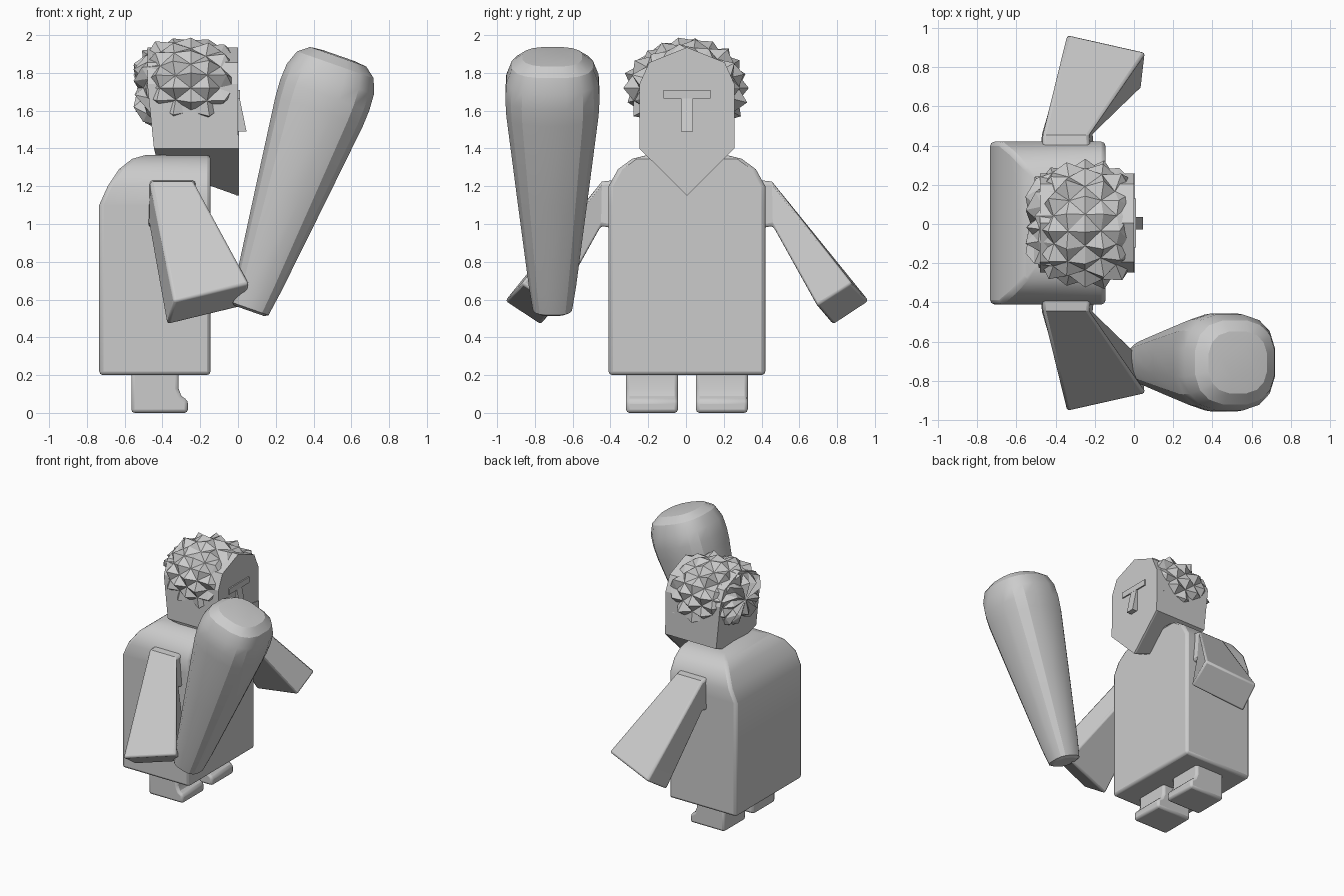
import bpy, bmesh, math, random
from mathutils import Vector

if "Cube" in bpy.data.objects:
    bpy.data.objects.remove(bpy.data.objects["Cube"])

random.seed(4)
MID = 0.005  # sideways centre line of the figure

grey = bpy.data.materials.new("plain_grey")
grey.use_nodes = True
grey.diffuse_color = (0.6, 0.6, 0.6, 1)
grey.node_tree.nodes["Principled BSDF"].inputs["Base Color"].default_value = (0.6, 0.6, 0.6, 1)


def finish(name, bm, bevel=0.0, smooth=None, segments=2):
    bmesh.ops.recalc_face_normals(bm, faces=bm.faces)
    mesh = bpy.data.meshes.new(name)
    bm.to_mesh(mesh)
    bm.free()
    mesh.materials.append(grey)
    ob = bpy.data.objects.new(name, mesh)
    bpy.context.collection.objects.link(ob)
    if bevel:
        mod = ob.modifiers.new("bevel", "BEVEL")
        mod.width, mod.segments = bevel, segments
        mod.limit_method, mod.angle_limit = "ANGLE", math.radians(50)
    if smooth:
        bpy.ops.object.select_all(action="DESELECT")
        ob.select_set(True)
        bpy.context.view_layer.objects.active = ob
        bpy.ops.object.shade_smooth_by_angle(angle=math.radians(smooth))
    return ob


def loft(name, rings, **kw):
    """Skin a row of equal-length rings and cap both ends."""
    bm = bmesh.new()
    rows = [[bm.verts.new(p) for p in ring] for ring in rings]
    n = len(rows[0])
    for a, b in zip(rows, rows[1:]):
        for i in range(n):
            j = (i + 1) % n
            bm.faces.new((a[i], a[j], b[j], b[i]))
    bm.faces.new(rows[0])
    bm.faces.new(rows[-1])
    return finish(name, bm, **kw)


# Robe body: upright box, rounded at shoulders and upper back
levels = [(0.2, -0.735, 0.415), (1.1, -0.735, 0.415), (1.2, -0.69, 0.415),
          (1.29, -0.63, 0.365), (1.345, -0.56, 0.29), (1.365, -0.49, 0.21)]
loft("body", [[(back, MID - w, z), (-0.145, MID - w, z), (-0.145, MID + w, z), (back, MID + w, z)]
              for z, back, w in levels], bevel=0.028, smooth=30)

# Legs with a small toe
foot = [(-0.565, 0), (-0.265, 0), (-0.265, 0.065), (-0.3, 0.09), (-0.315, 0.13),
        (-0.315, 0.24), (-0.565, 0.24)]
for side, word in ((-1, "club_side"), (1, "free_side")):
    loft(word + "_leg", [[(x, MID + side * y, z) for x, z in foot] for y in (0.048, 0.322)],
         bevel=0.018, smooth=30)

    # Sleeve widening from shoulder to cuff
    root = [(-0.22, 0.36, 1.235), (-0.47, 0.36, 1.235), (-0.48, 0.36, 0.97), (-0.2, 0.36, 0.97)]
    shoulder = [(-0.23, 0.455, 1.225), (-0.465, 0.455, 1.225), (-0.47, 0.46, 0.99), (-0.21, 0.46, 0.99)]
    cuff = [(0.06, 0.88, 0.685), (-0.34, 0.97, 0.59), (-0.375, 0.78, 0.465), (0.04, 0.695, 0.565)]
    loft(word + "_arm", [[(x, MID + side * (y - 0.005), z) for x, y, z in ring]
                         for ring in (root, shoulder, cuff)], bevel=0.016, smooth=30)

# Club: tapered rounded-square shaft leaning forwards
axis = Vector((0.33, 0, 0.944))
across, sideways = Vector((0.944, 0, -0.33)), Vector((0, 1, 0))
base = Vector((0.06, -0.707, 0.54))
stations = [(0, 0.085), (0.012, 0.105), (0.15, 0.127), (0.65, 0.19), (1.12, 0.248),
            (1.21, 0.253), (1.3, 0.248), (1.38, 0.218), (1.425, 0.16), (1.432, 0.09)]


def rounded(a):
    return math.copysign(abs(a) ** 0.75, a)


club = []
for s, r in stations:
    turns = [math.tau * (i + 0.5) / 16 for i in range(16)]
    club.append([base + axis * s + across * r * rounded(math.cos(t)) + sideways * r * rounded(math.sin(t))
                 for t in turns])
loft("club", club, smooth=25)

# Head: prism with a pointed beard below and a domed crown
outline = [(-0.252, 1.4), (0, 1.15), (0.252, 1.4), (0.252, 1.74), (0.2, 1.855),
           (0, 1.935), (-0.2, 1.855), (-0.252, 1.74)]
front = [(0, MID + y, z) for y, z in outline]
rear = [(-0.48 + 0.1 * (z < 1.5) * (1.75 - z), MID + y, max(z, 1.3)) for y, z in outline]
loft("head", [rear, front])

# Beard face plate, standing just proud of the face
plate = [(-0.252, 1.4), (0, 1.15), (0.252, 1.4), (0.252, 1.47), (0.1, 1.492), (-0.1, 1.492), (-0.252, 1.47)]
loft("beard_plate", [[(x, MID + y, z) for y, z in plate] for x in (-0.01, 0.004)])

# Brow bar and wedge nose
loft("brow", [[(x, MID + y, z) for y, z in ((-0.125, 1.665), (0.125, 1.665), (0.125, 1.71), (-0.125, 1.71))]
              for x in (-0.02, 0.01)])
loft("nose", [[(-0.02, MID + y, 1.67), (0.008, MID + y, 1.67), (0.045, MID + y, 1.49), (-0.02, MID + y, 1.49)]
              for y in (-0.032, 0.032)])

# Hair: tufted cap, ridges running backwards and getting spikier at the rear
bm = bmesh.new()
segs, bands = 22, 9
centre = Vector((-0.25, MID, 1.72))
poles = [bm.verts.new(centre + Vector((0.23, 0, 0))), bm.verts.new(centre + Vector((-0.28, 0, 0)))]
rows = []
for j in range(1, bands + 1):
    u = math.pi * j / (bands + 1)
    row = []
    for i in range(segs):
        t = math.tau * i / segs
        spike = 0.99 + (0.07 if (i + j) % 2 else -0.05) * min(1, j / 3) + random.uniform(-0.05, 0.05)
        girth = math.sin(u) ** 0.65 * spike
        p = centre + Vector((0.29 * math.cos(u) * spike, 0.315 * math.cos(t) * girth, 0.258 * math.sin(t) * girth))
        p.x = min(p.x, -0.025)
        p.z = min(max(p.z, 1.46), 2.0)
        row.append(bm.verts.new(p))
    rows.append(row)
for i in range(segs):
    k = (i + 1) % segs
    bm.faces.new((poles[0], rows[0][i], rows[0][k]))
    bm.faces.new((poles[1], rows[-1][k], rows[-1][i]))
    for a, b in zip(rows, rows[1:]):
        bm.faces.new((a[i], b[i], b[k], a[k]))
poles[0].co.x = -0.03
bmesh.ops.triangulate(bm, faces=bm.faces)
finish("hair", bm)
